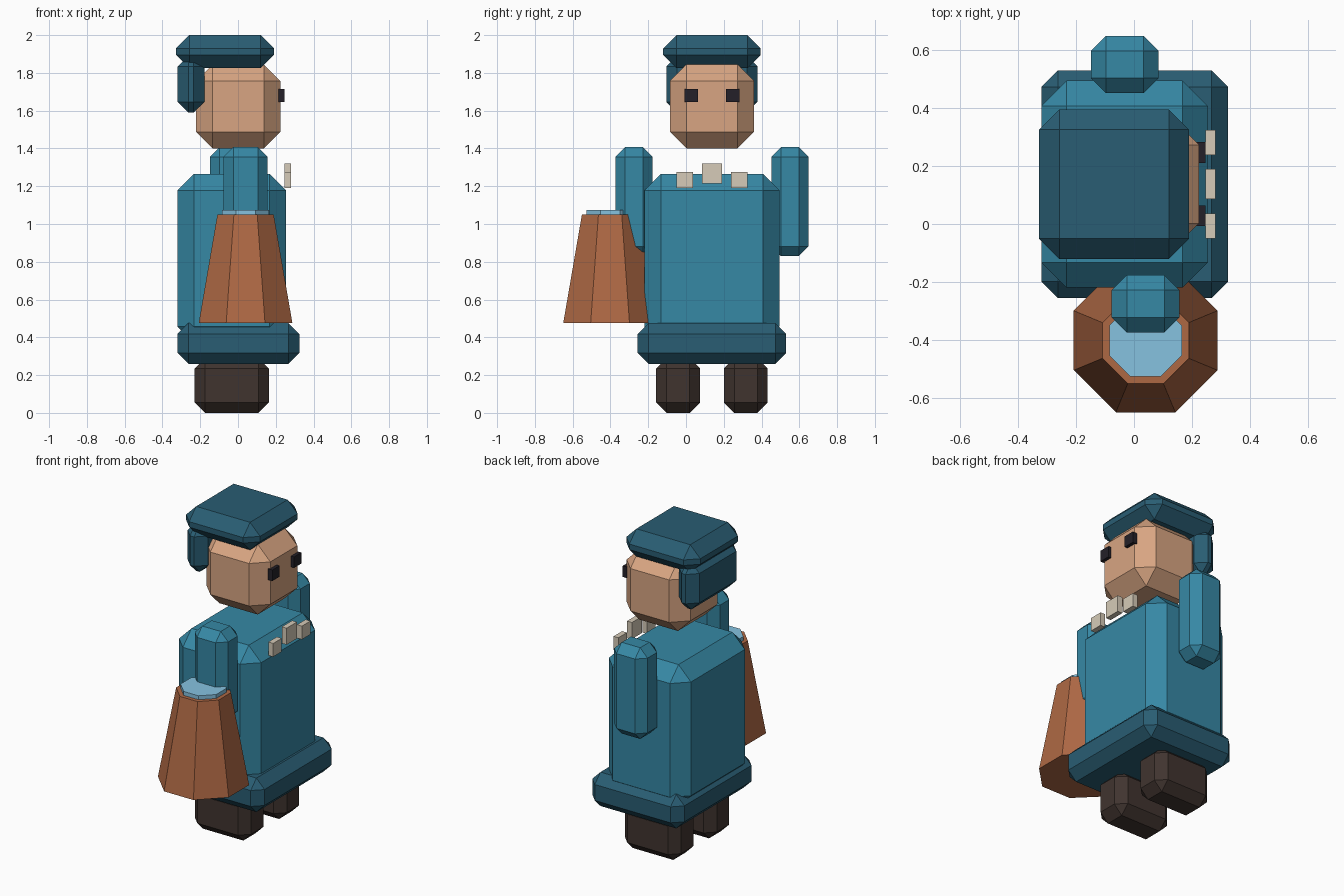
import bpy, bmesh, math
from mathutils import Matrix, Vector

if "Cube" in bpy.data.objects:
    bpy.data.objects.remove(bpy.data.objects["Cube"])

MID = 0.1375  # the figure's own mirror plane (y); it faces +x


def material(name, rgb):
    m = bpy.data.materials.new(name)
    m.diffuse_color = [((c / 255 + 0.055) / 1.055) ** 2.4 for c in rgb] + [1]
    m.use_nodes = True
    m.node_tree.nodes["Principled BSDF"].inputs["Base Color"].default_value = m.diffuse_color
    return m


TEAL = material("teal_cloth", (54, 136, 165))
DARK = material("dark_teal_cloth", (41, 93, 115))
SKIN = material("skin", (216, 165, 130))
BOOT = material("boot_leather", (64, 52, 47))
CLAY = material("clay", (174, 104, 68))
WATER = material("water", (134, 194, 224))
BEAD = material("bead", (214, 203, 184))
EYE = material("eye", (36, 32, 40))


def finish(bm, name, mat):
    me = bpy.data.meshes.new(name)
    bm.to_mesh(me)
    bm.free()
    me.materials.append(mat)
    ob = bpy.data.objects.new(name, me)
    bpy.context.collection.objects.link(ob)


def block(name, mat, x, y, z, bevel=0.0):
    """Box from (min, max) ranges with a flat chamfer."""
    bm = bmesh.new()
    size = [b - a for a, b in (x, y, z)]
    centre = [(a + b) / 2 for a, b in (x, y, z)]
    bmesh.ops.create_cube(bm, size=1, matrix=Matrix.Translation(centre) @ Matrix.Diagonal((*size, 1)))
    if bevel:
        bmesh.ops.bevel(bm, geom=bm.edges[:], offset=bevel, segments=1, profile=0.5, affect='EDGES')
    finish(bm, name, mat)


def around(offset, half):
    """y range mirrored about the figure's middle."""
    return (MID + offset - half, MID + offset + half)


def octagon(name, mat, x, y, z, low, high):
    """Eight-sided frustum; low and high are flat-to-centre radii."""
    k = 1 / math.cos(math.pi / 8)
    bm = bmesh.new()
    bmesh.ops.create_cone(bm, cap_ends=True, segments=8, radius1=low * k, radius2=high * k, depth=z[1] - z[0])
    # turn so that flats face the axes
    v = max(bm.verts, key=lambda p: p.co.z).co
    turn = math.pi / 8 - math.atan2(v.y, v.x)
    bmesh.ops.transform(bm, verts=bm.verts, matrix=Matrix.Translation(Vector((x, y, sum(z) / 2))) @ Matrix.Rotation(turn, 4, 'Z'))
    finish(bm, name, mat)


# robe and hem
block("robe", TEAL, (-0.32, 0.255), around(0, 0.357), (0.37, 1.265), 0.087)
block("robe_hem", DARK, (-0.32, 0.325), around(0, 0.393), (0.26, 0.475), 0.057)

# head, hat and back of hat
block("head", SKIN, (-0.222, 0.225), around(0, 0.223), (1.40, 1.845), 0.088)
block("hat", DARK, (-0.328, 0.19), around(0, 0.258), (1.825, 2.0), 0.07)
block("hat_back_flap", DARK, (-0.32, -0.178), around(0, 0.242), (1.59, 1.89), 0.057)

# paired parts
for side, s, arm_x in (("right", -1, 0.04), ("left", 1, -0.032)):
    block(side + "_eye", EYE, (0.19, 0.246), around(s * 0.109, 0.036), (1.645, 1.715))
    block(side + "_bead", BEAD, (0.247, 0.281), around(s * 0.144, 0.043), (1.19, 1.275))
    block(side + "_arm", TEAL, (arm_x - 0.117, arm_x + 0.117), around(s * 0.413, 0.099), (0.83, 1.408), 0.052)
    block(side + "_boot", BOOT, (-0.23, 0.164), around(s * 0.179, 0.116), (0.0, 0.29), 0.055)
block("middle_bead", BEAD, (0.247, 0.281), around(0, 0.052), (1.215, 1.32))

# carried pail with contents
octagon("pail", CLAY, 0.04, -0.402, (0.475, 1.05), 0.248, 0.149)
octagon("pail_water", WATER, 0.04, -0.402, (1.02, 1.075), 0.125, 0.125)
